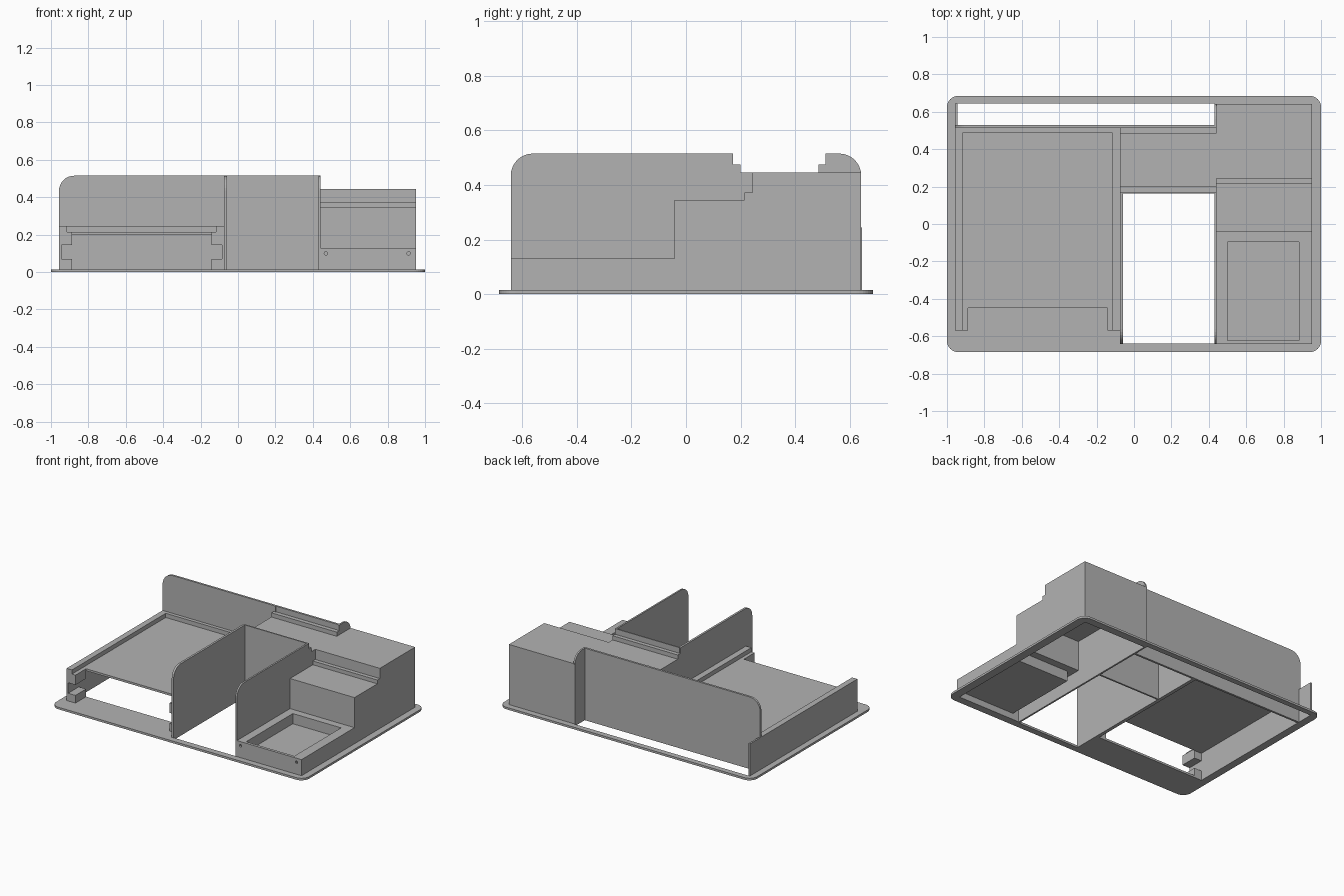
import bpy
from math import sin, cos, pi
from mathutils import Vector, Matrix

if "Cube" in bpy.data.objects:
    bpy.data.objects.remove(bpy.data.objects["Cube"], do_unlink=True)

grey = bpy.data.materials.new("plain_grey")
grey.use_nodes = True
grey.diffuse_color = (0.45, 0.45, 0.45, 1)
grey.node_tree.nodes["Principled BSDF"].inputs["Base Color"].default_value = (0.45, 0.45, 0.45, 1)


def rounded(corners, steps=8):
    """Outline from (u, v) or (u, v, radius) corners."""
    out = []
    for i, c in enumerate(corners):
        p = Vector(c[:2])
        if len(c) == 2:
            out.append(p)
            continue
        r = c[2]
        to_prev = (Vector(corners[i - 1][:2]) - p).normalized()
        to_next = (Vector(corners[(i + 1) % len(corners)][:2]) - p).normalized()
        centre = p + r * (to_prev + to_next)
        for k in range(steps + 1):
            t = k / steps * pi / 2
            out.append(centre - r * (to_next * cos(t) + to_prev * sin(t)))
    return out


def rect(u0, u1, v0, v1, r=None):
    pts = [(u0, v0), (u1, v0), (u1, v1), (u0, v1)]
    return rounded([p + (r,) for p in pts] if r else pts)


def circle(u, v, r, n=16):
    return [Vector((u + r * cos(2 * pi * k / n), v + r * sin(2 * pi * k / n))) for k in range(n)]


def prism(name, axis, lo, hi, *loops):
    """Extrude an outline (further loops are holes) along an axis."""
    curve = bpy.data.curves.new(name, 'CURVE')
    curve.dimensions, curve.fill_mode = '2D', 'BOTH'
    curve.extrude = (hi - lo) / 2
    for loop in loops:
        s = curve.splines.new('POLY')
        s.points.add(len(loop) - 1)
        for pt, p in zip(s.points, loop):
            pt.co = (p.x, p.y, 0, 1)
        s.use_cyclic_u = True
        s.use_smooth = False
    temp = bpy.data.objects.new(name + "_outline", curve)
    bpy.context.collection.objects.link(temp)
    dg = bpy.context.evaluated_depsgraph_get()
    mesh = bpy.data.meshes.new_from_object(temp.evaluated_get(dg))
    bpy.data.objects.remove(temp, do_unlink=True)
    mid = (lo + hi) / 2
    turn = {'x': ((0, 0, 1, mid), (1, 0, 0, 0), (0, 1, 0, 0), (0, 0, 0, 1)),
            'y': ((1, 0, 0, 0), (0, 0, -1, mid), (0, 1, 0, 0), (0, 0, 0, 1)),
            'z': ((1, 0, 0, 0), (0, 1, 0, 0), (0, 0, 1, mid), (0, 0, 0, 1))}[axis]
    mesh.transform(Matrix(turn))
    mesh.materials.clear()
    mesh.materials.append(grey)
    for f in mesh.polygons:
        f.use_smooth = False
        f.material_index = 0
    obj = bpy.data.objects.new(name, mesh)
    bpy.context.collection.objects.link(obj)
    return obj


def box(name, x0, x1, y0, y1, z0, z1):
    return prism(name, 'z', z0, z1, rect(x0, x1, y0, y1))


# Base plate with an opening under every compartment
prism("base_plate", 'z', 0, 0.015, rect(-1, 1, -0.685, 0.685, 0.06),
      rect(-0.945, 0.43, 0.53, 0.645),
      rect(-0.945, -0.085, -0.45, 0.515),
      rect(-0.06, 0.43, -0.64, 0.163),
      rect(-0.06, 0.43, 0.175, 0.515),
      rect(0.442, 0.94, -0.63, 0.63))

# Tall dividers on either side of the centre bay
top_steps = [(0.485, 0.445), (0.2, 0.445), (0.2, 0.475), (0.17, 0.475),
             (0.17, 0.515), (-0.642, 0.515, 0.08)]
prism("right_divider", 'x', -0.075, -0.06,
      rounded([(-0.642, 0), (0.53, 0), (0.53, 0.515), (0.512, 0.515),
               (0.512, 0.475), (0.485, 0.475)] + top_steps))
prism("left_divider", 'x', 0.43, 0.442,
      rounded([(-0.642, 0), (0.642, 0), (0.642, 0.515, 0.08), (0.512, 0.515),
               (0.512, 0.475), (0.485, 0.475)] + top_steps))

# Back panel with one rounded top corner
prism("back_panel", 'y', 0.515, 0.53,
      rounded([(-0.957, 0), (0.44, 0), (0.44, 0.515), (-0.957, 0.515, 0.08)]))

# Centre block behind the open bay
box("centre_front_wall", -0.07, 0.44, 0.163, 0.172, 0, 0.515)
box("centre_deck", -0.07, 0.44, 0.17, 0.52, 0.433, 0.445)
box("centre_front_ledge", -0.075, 0.442, 0.17, 0.2, 0.435, 0.475)
box("centre_back_ledge", -0.075, 0.442, 0.485, 0.52, 0.435, 0.475)

# Wide bay: side walls, deck, raised rim and slotted front brackets
box("bay_outer_wall", -0.957, -0.945, -0.57, 0.645, 0, 0.245)
box("bay_inner_wall", -0.085, -0.07, -0.57, 0.52, 0, 0.245)
box("bay_deck", -0.95, -0.08, -0.45, 0.52, 0.2, 0.215)
box("bay_back_rim", -0.95, -0.08, 0.49, 0.52, 0.205, 0.245)
for side, wall, rim, block in (("right", -0.95, -0.915, -0.887), ("left", -0.08, -0.118, -0.143)):
    a, b = sorted((wall, rim))
    box(side + "_rim", a, b, -0.57, 0.5, 0.2, 0.245)
    a, b = sorted((wall, block))
    box(side + "_upper_bracket", a, b, -0.57, -0.45, 0.145, 0.215)
    box(side + "_lower_bracket", a, b, -0.57, -0.45, 0.01, 0.07)

# Stepped cabinet: outer side, front with two screw holes, treads and risers
prism("cabinet_outer_side", 'x', 0.94, 0.952,
      rounded([(-0.642, 0), (0.642, 0), (0.642, 0.445), (0.243, 0.445), (0.243, 0.372),
               (0.215, 0.372), (0.215, 0.345), (-0.043, 0.345), (-0.043, 0.13), (-0.642, 0.13)]))
prism("cabinet_front", 'y', -0.642, -0.63, rect(0.435, 0.95, 0, 0.13),
      circle(0.47, 0.1, 0.009), circle(0.912, 0.1, 0.009))
box("cabinet_back", 0.435, 0.95, 0.63, 0.642, 0, 0.445)
tray = rect(0.5, 0.882, -0.622, -0.095)
prism("low_top", 'z', 0.118, 0.13, rect(0.435, 0.95, -0.642, -0.035), tray)
box("tall_riser", 0.435, 0.95, -0.043, -0.031, 0.118, 0.345)
box("middle_top", 0.435, 0.95, -0.043, 0.225, 0.333, 0.345)
box("small_step", 0.435, 0.95, 0.215, 0.255, 0.333, 0.372)
box("upper_riser", 0.435, 0.95, 0.243, 0.255, 0.345, 0.445)
box("cabinet_top", 0.435, 0.95, 0.243, 0.642, 0.433, 0.445)

# Sunken tray in the low top
prism("tray_walls", 'z', 0.05, 0.125, rect(0.49, 0.892, -0.632, -0.085), tray)
box("tray_floor", 0.49, 0.892, -0.632, -0.085, 0.045, 0.057)
